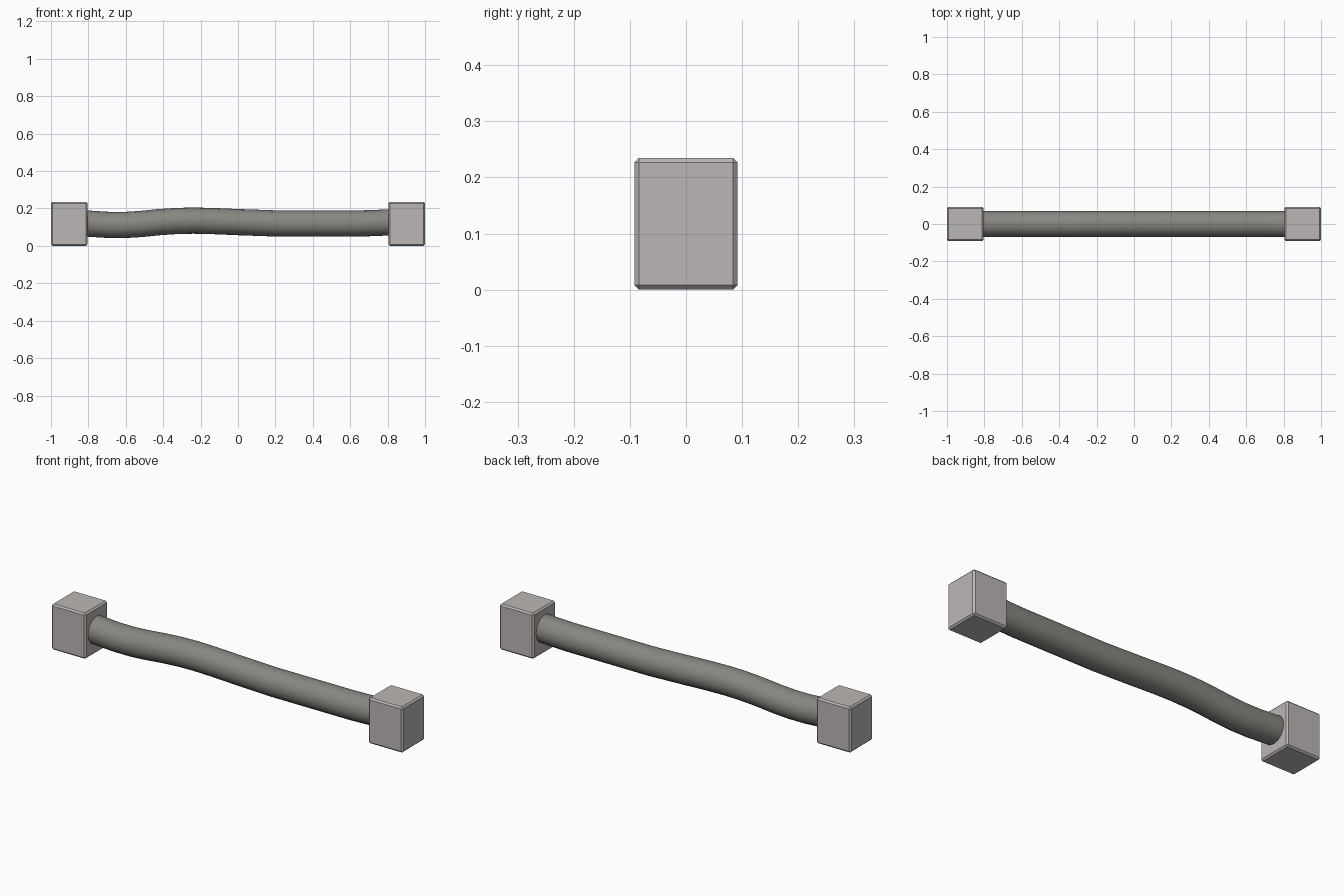
import bpy
import math

cube = bpy.data.objects.get("Cube")
if cube:
    bpy.data.objects.remove(cube, do_unlink=True)


def material(name, colour):
    mat = bpy.data.materials.new(name)
    mat.use_nodes = True
    mat.diffuse_color = (*colour, 1)
    mat.node_tree.nodes["Principled BSDF"].inputs["Base Color"].default_value = (*colour, 1)
    return mat


stone = material("pale warm grey", (0.50, 0.47, 0.46))
pipe_grey = material("dark grey", (0.25, 0.24, 0.22))


# End blocks with narrow chamfered edges
def end_block(name, side):
    bpy.ops.mesh.primitive_cube_add(size=1, location=(side * 0.9025, 0, 0.1175))
    block = bpy.context.object
    block.name = name
    block.scale = (0.195, 0.184, 0.235)
    bpy.ops.object.transform_apply(location=False, rotation=False, scale=True)
    block.data.materials.append(stone)
    bevel = block.modifiers.new("chamfer", 'BEVEL')
    bevel.width = 0.008
    bevel.segments = 1


end_block("left_end_block", 1)
end_block("right_end_block", -1)

# Sagging pipe swept along a gently waving centre line
path = [(-0.88, 0.125), (-0.8, 0.119), (-0.69, 0.112), (-0.6, 0.112),
        (-0.52, 0.117), (-0.42, 0.127), (-0.33, 0.133), (-0.24, 0.135),
        (-0.14, 0.133), (0, 0.127), (0.2, 0.120), (0.42, 0.120),
        (0.66, 0.120), (0.75, 0.123), (0.88, 0.130)]
curve = bpy.data.curves.new("pipe", 'CURVE')
curve.dimensions = '3D'
curve.bevel_depth = 0.07
curve.bevel_resolution = 6
curve.use_fill_caps = True
spline = curve.splines.new('POLY')
spline.points.add(len(path) - 1)
for point, (x, z) in zip(spline.points, path):
    point.co = (x, 0, z, 1)
pipe = bpy.data.objects.new("pipe", curve)
bpy.context.collection.objects.link(pipe)
curve.materials.append(pipe_grey)

bpy.ops.object.select_all(action='DESELECT')
pipe.select_set(True)
bpy.context.view_layer.objects.active = pipe
bpy.ops.object.convert(target='MESH')
bpy.ops.object.shade_smooth_by_angle(angle=math.radians(40))
